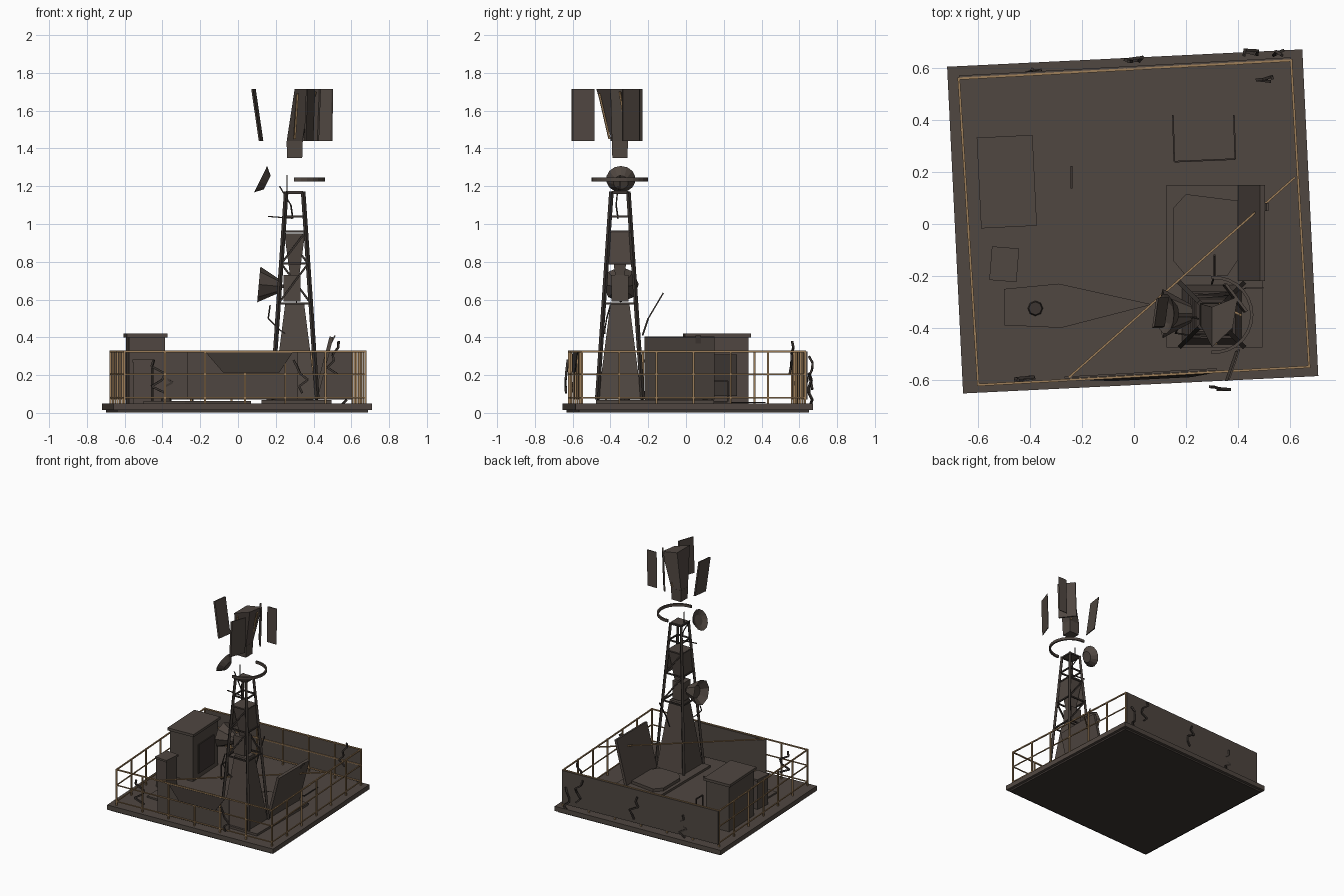
import bpy, bmesh, math, random
from mathutils import Vector, Matrix

random.seed(4)
if "Cube" in bpy.data.objects:
    bpy.data.objects.remove(bpy.data.objects["Cube"])


def material(name, rgb):
    m = bpy.data.materials.new(name)
    m.use_nodes = True
    m.diffuse_color = (*rgb, 1)
    m.node_tree.nodes["Principled BSDF"].inputs["Base Color"].default_value = (*rgb, 1)
    return m


BROWN = material("dark brown metal", (0.08, 0.063, 0.053))
DARK = material("blackened steel", (0.045, 0.036, 0.031))
TAN = material("tan brass", (0.34, 0.21, 0.1))
SKEW = math.radians(2.8)


def finish(name, bm, mat, smooth=False):
    bmesh.ops.recalc_face_normals(bm, faces=bm.faces[:])
    me = bpy.data.meshes.new(name)
    bm.to_mesh(me)
    bm.free()
    me.materials.append(mat)
    ob = bpy.data.objects.new(name, me)
    bpy.context.collection.objects.link(ob)
    if smooth:
        for p in me.polygons:
            p.use_smooth = True
    return ob


def box(name, centre, size, mat=BROWN, turn=0.0):
    bm = bmesh.new()
    m = Matrix.Translation(centre) @ Matrix.Rotation(turn, 4, 'Z') @ Matrix.Diagonal((*size, 1))
    bmesh.ops.create_cube(bm, size=1, matrix=m)
    return finish(name, bm, mat)


def bars(name, segments, width, mat=DARK):
    """Square bars joined in one object."""
    bm = bmesh.new()
    for a, b in segments:
        a, b = Vector(a), Vector(b)
        d = b - a
        m = (Matrix.Translation((a + b) / 2) @ d.to_track_quat('Z', 'Y').to_matrix().to_4x4()
             @ Matrix.Diagonal((width, width, d.length, 1)))
        bmesh.ops.create_cube(bm, size=1, matrix=m)
    return finish(name, bm, mat)


def path(name, pts, width, mat=DARK):
    return bars(name, list(zip(pts[:-1], pts[1:])), width, mat)


def loft(name, low, high, mat=BROWN):
    """Solid between two outlines with equal point counts."""
    bm = bmesh.new()
    a = [bm.verts.new(p) for p in low]
    b = [bm.verts.new(p) for p in high]
    n = len(a)
    bm.faces.new(a)
    bm.faces.new(b)
    for i in range(n):
        bm.faces.new((a[i], a[(i + 1) % n], b[(i + 1) % n], b[i]))
    return finish(name, bm, mat)


def slab(name, outline, z0, z1, mat=BROWN):
    return loft(name, [(x, y, z0) for x, y in outline], [(x, y, z1) for x, y in outline], mat)


def plate(name, corners, shift, mat=BROWN):
    s = Vector(shift)
    return loft(name, corners, [Vector(c) + s for c in corners], mat)


def square(cx, cy, h, z):
    return [(cx + sx * h, cy + sy * h, z) for sx, sy in ((-1, -1), (1, -1), (1, 1), (-1, 1))]


# Deck
box("deck", (-0.005, 0.01, 0.032), (1.37, 1.26, 0.036), turn=SKEW)
box("deck_underside", (-0.005, 0.01, 0.009), (1.33, 1.22, 0.016), DARK, SKEW)

# Railing: posts, three rails and solid wall sections
corners = [Vector(c) for c in ((-0.6, -0.62, 0), (0.675, -0.55, 0), (0.605, 0.63, 0), (-0.675, 0.56, 0))]


def up(v, z):
    return Vector((v.x, v.y, z))


top_rails, low_rails, posts = [], [], []
for i in range(4):
    a, b = corners[i], corners[(i + 1) % 4]
    top_rails.append((up(a, 0.325), up(b, 0.325)))
    low_rails += [(up(a, z), up(b, z)) for z in (0.08, 0.205)]
    for k in range(6):
        p = a.lerp(b, k / 6)
        posts.append((up(p, 0.05), up(p, 0.33)))
bars("top_rails", top_rails, 0.009, TAN)
bars("lower_rails", low_rails, 0.007, TAN)
bars("rail_posts", posts, 0.01, TAN)
bars("fallen_rail", [((-0.25, -0.59, 0.325), (0.62, 0.18, 0.325))], 0.008, TAN)


def wall(name, a, b, t0, t1, inset):
    p, q = a.lerp(b, t0), a.lerp(b, t1)
    off = Vector((0, inset, 0))
    plate(name, [up(p, 0.07) + off, up(q, 0.07) + off, up(q, 0.325) + off, up(p, 0.325) + off],
          (0, 0.008, 0))


wall("back_wall", corners[3], corners[2], 0.0, 1.0, 0.004)
wall("front_wall", corners[0], corners[1], 0.26, 0.72, 0.006)
plate("front_hanging_sheet", [(-0.17, -0.602, 0.32), (0.29, -0.577, 0.32),
                              (0.22, -0.59, 0.215), (-0.08, -0.605, 0.215)], (0, 0.006, 0), DARK)

# Cabinet with lid and door
box("cabinet", (-0.49, 0.163, 0.22), (0.19, 0.325, 0.36), turn=SKEW)
box("cabinet_lid", (-0.49, 0.163, 0.41), (0.215, 0.35, 0.02), turn=SKEW)
box("cabinet_door", (-0.39, 0.17, 0.2), (0.008, 0.2, 0.22), DARK, SKEW)
bars("door_handle", [((-0.24, 0.14, 0.06), (-0.24, 0.22, 0.06)), ((-0.24, 0.14, 0.06), (-0.24, 0.14, 0.17)),
                     ((-0.24, 0.22, 0.06), (-0.24, 0.22, 0.17)), ((-0.24, 0.14, 0.17), (-0.24, 0.22, 0.17))], 0.008)

# Small drum-like box
box("small_box", (-0.5, -0.155, 0.16), (0.095, 0.115, 0.22), turn=-0.08)
box("small_box_lid", (-0.5, -0.155, 0.275), (0.105, 0.13, 0.015), turn=-0.08)

# Flat pointed plate on the deck
slab("deck_duct", [(-0.5, -0.25), (-0.5, -0.39), (-0.28, -0.4), (0.07, -0.31), (-0.29, -0.23)], 0.05, 0.062)
bm = bmesh.new()
bmesh.ops.create_cone(bm, cap_ends=True, segments=8, radius1=0.03, radius2=0.025, depth=0.02,
                      matrix=Matrix.Translation((-0.38, -0.325, 0.07)))
finish("duct_cap", bm, DARK)

# Foundation, octagonal hatch and raised hatch door
box("foundation", (0.31, -0.163, 0.058), (0.37, 0.625, 0.018))
slab("hatch_rim", [(0.15, -0.14), (0.2, -0.2), (0.36, -0.2), (0.4, -0.14), (0.4, 0.09),
                   (0.2, 0.115), (0.15, 0.06)], 0.06, 0.09)
plate("hatch_door", [(0.4, -0.22, 0.075), (0.4, 0.15, 0.075), (0.485, 0.15, 0.405), (0.485, -0.22, 0.405)],
      (0.02, 0, -0.005))
path("deck_wire", [(0.15, 0.42, 0.055), (0.155, 0.24, 0.055), (0.39, 0.25, 0.055), (0.385, 0.42, 0.055)], 0.006)
plate("leaning_strip", [(0.47, 0.05, 0.33), (0.51, 0.05, 0.41), (0.51, 0.08, 0.41), (0.47, 0.08, 0.33)],
      (0.008, 0, 0))

# Lattice tower
TX, TY = 0.3, -0.35


def half(z):
    return 0.12 - 0.075 * (z - 0.07) / 1.1


legs, braces = [], []
bottom, top = square(TX, TY, half(0.07), 0.07), square(TX, TY, half(1.17), 1.17)
legs = list(zip(bottom, top))
for z in (0.58, 0.79, 0.96, 1.04, 1.165):
    s = square(TX, TY, half(z), z)
    braces += [(s[i], s[(i + 1) % 4]) for i in range(4)]
for z0, z1 in ((0.58, 0.79), (0.79, 0.96)):
    s, t = square(TX, TY, half(z0), z0), square(TX, TY, half(z1), z1)
    braces += [(s[0], t[1]), (s[2], t[3])]
bars("tower_legs", legs, 0.017)
bars("tower_braces", braces, 0.01)
loft("tower_skirt", square(TX, TY, 0.115, 0.07), square(TX, TY, 0.05, 0.58))
loft("tower_cabin", square(TX, TY, 0.025, 0.73), square(TX, TY, 0.055, 0.95))
box("tower_cabin_roof", (TX, TY, 0.96), (0.125, 0.125, 0.012))
for x in (-1, 1):
    f = x * 0.06
    plate("tower_side_panel", [(TX + f * 1.15, TY - 0.07, 0.79), (TX + f * 1.15, TY + 0.07, 0.79),
                               (TX + f, TY + 0.06, 0.96), (TX + f, TY - 0.06, 0.96)], (-0.006 * x, 0, 0))
box("tower_junction_box", (0.285, TY, 0.66), (0.09, 0.09, 0.14))
box("tower_cap", (TX, TY, 1.17), (0.09, 0.09, 0.012))


# Signal dishes facing the right side
def dish(name, back, front, r0, r1, sides, tilt=0.0):
    b, f = Vector(back), Vector(front)
    d = f - b
    bm = bmesh.new()
    m = (Matrix.Translation((b + f) / 2) @ Matrix.Rotation(tilt, 4, 'Y')
         @ d.to_track_quat('Z', 'Y').to_matrix().to_4x4())
    bmesh.ops.create_cone(bm, cap_ends=True, segments=sides, radius1=r0, radius2=r1, depth=d.length, matrix=m)
    cap = max(bm.faces, key=lambda q: q.calc_center_median().dot(d))
    bmesh.ops.inset_region(bm, faces=[cap], thickness=r1 * 0.5, depth=-d.length * 0.4)
    finish(name, bm, BROWN)


dish("lower_dish", (0.22, -0.345, 0.67), (0.11, -0.345, 0.68), 0.035, 0.095, 8)
dish("upper_dish", (0.157, -0.345, 1.225), (0.118, -0.345, 1.232), 0.04, 0.078, 14, 0.28)
bars("dish_arm", [((0.2, -0.345, 0.67), (0.25, -0.345, 0.67))], 0.02)

# Half ring around the mast
bm = bmesh.new()
rings = []
for i in range(15):
    a = math.radians(-95 + 190 * i / 14)
    rings.append([bm.verts.new((0.31 + r * math.cos(a), TY + r * math.sin(a), z))
                  for r, z in ((0.138, 1.225), (0.15, 1.225), (0.15, 1.245), (0.138, 1.245))])
for s, t in zip(rings[:-1], rings[1:]):
    for k in range(4):
        bm.faces.new((s[k], s[(k + 1) % 4], t[(k + 1) % 4], t[k]))
bm.faces.new(rings[0])
bm.faces.new(rings[-1])
finish("half_ring", bm, BROWN)

# Head: hub, flared core and vertical panels
loft("head_hub", square(TX, TY, 0.04, 1.35), square(TX, TY, 0.043, 1.44))
loft("head_core", square(TX, TY, 0.042, 1.44),
     [(0.3, -0.475, 1.715), (0.38, -0.4, 1.715), (0.4, -0.28, 1.715), (0.3, -0.32, 1.715)])
ZL, ZH = 1.44, 1.715


def panel(name, a, b, lean):
    (ax, ay), (bx, by) = a, b
    plate(name, [(ax, ay, ZL), (bx, by, ZL), (bx + lean, by, ZH), (ax + lean, ay, ZH)], (0.009, 0.006, 0))


panel("right_panel", (0.11, -0.4), (0.125, -0.29), -0.04)
panel("front_panel", (0.35, -0.605), (0.39, -0.49), 0.01)
panel("left_panel", (0.42, -0.25), (0.49, -0.25), 0.005)
panel("inner_panel", (0.34, -0.235), (0.42, -0.34), 0.01)
bars("head_strip", [((0.30, -0.405, 1.45), (0.315, -0.46, 1.69)), ((0.33, -0.31, 1.45), (0.41, -0.35, 1.7))], 0.01, TAN)

# Loose cables and aerials
path("side_aerial", [(0.3, -0.23, 0.41), (0.31, -0.2, 0.5), (0.31, -0.12, 0.635)], 0.007)
path("mast_cable", [(0.22, -0.36, 1.2), (0.28, -0.37, 1.1), (0.29, -0.36, 1.03), (0.16, -0.36, 1.04)], 0.006)
path("dish_cable", [(0.17, -0.4, 0.57), (0.16, -0.42, 0.5), (0.22, -0.43, 0.44), (0.25, -0.43, 0.42)], 0.006)
path("tip_aerial", [(0.26, -0.35, 1.17), (0.26, -0.35, 1.26)], 0.005)

# Tangled scraps hanging along the railing
for cx, cy, z in ((0.0, 0.635, 0.2), (0.45, 0.66, 0.22), (0.54, 0.66, 0.13), (0.5, 0.56, 0.3),
                  (0.33, -0.63, 0.2), (-0.38, 0.59, 0.15), (-0.42, -0.6, 0.2)):
    pts = [(cx + random.uniform(-0.04, 0.04), cy + random.uniform(-0.012, 0.012), z + 0.08 - 0.035 * k)
           for k in range(6)]
    path("hanging_scrap", pts, 0.011)
